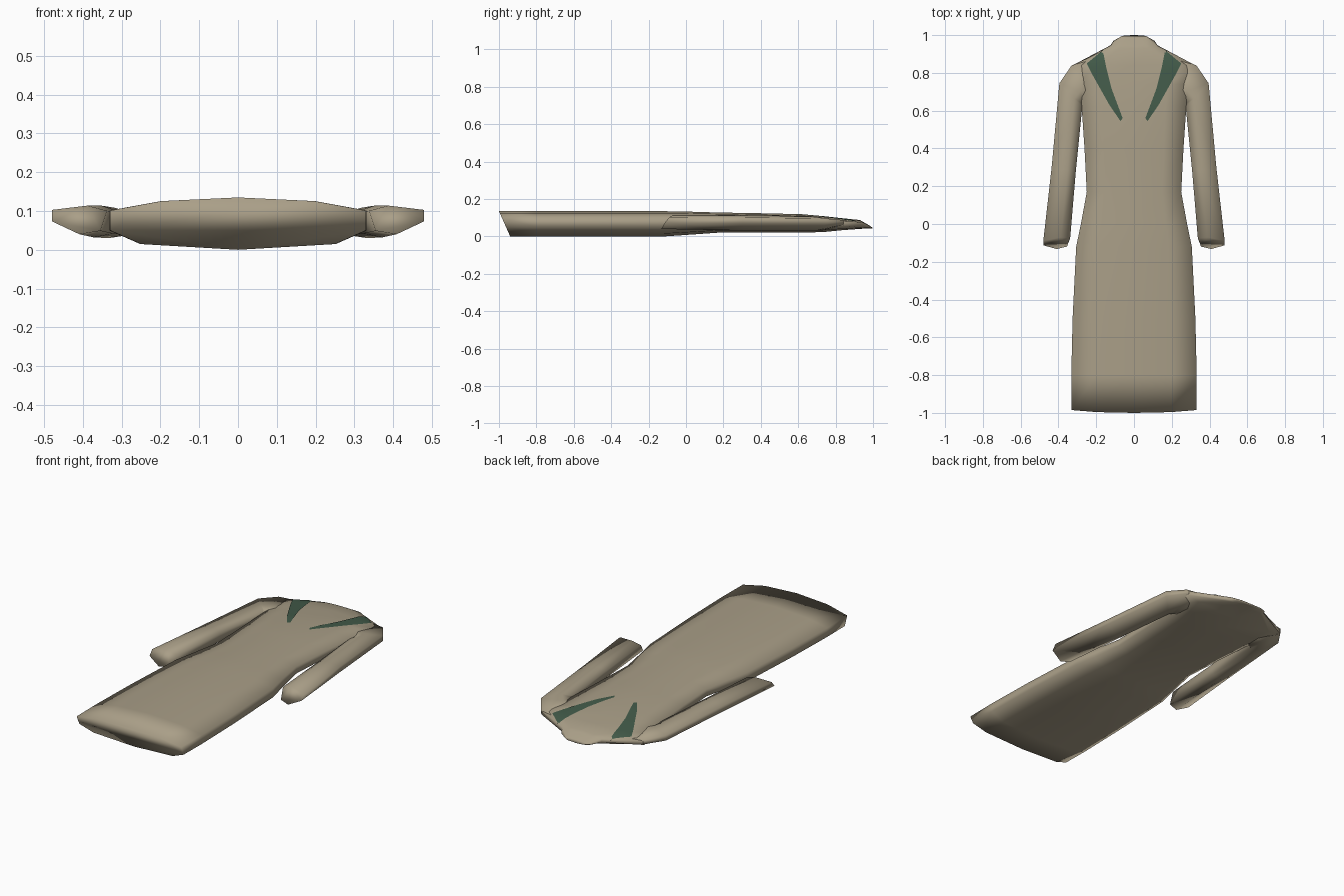
import bpy, bmesh
from mathutils import Vector
from mathutils.bvhtree import BVHTree

if "Cube" in bpy.data.objects:
    bpy.data.objects.remove(bpy.data.objects["Cube"])


def material(name, rgb):
    m = bpy.data.materials.new(name)
    m.diffuse_color = (*rgb, 1)
    m.use_nodes = True
    m.node_tree.nodes["Principled BSDF"].inputs["Base Color"].default_value = m.diffuse_color
    return m


BEIGE = material("beige_cloth", (0.40, 0.345, 0.245))
GREEN = material("dark_green_trim", (0.056, 0.105, 0.068))


def finish(bm, name, mat):
    bmesh.ops.recalc_face_normals(bm, faces=bm.faces[:])
    for f in bm.faces:
        f.smooth = True
    mesh = bpy.data.meshes.new(name)
    bm.to_mesh(mesh)
    mesh.materials.append(mat)
    ob = bpy.data.objects.new(name, mesh)
    bpy.context.collection.objects.link(ob)
    return ob


def loft(bm, rings):
    rows = [[bm.verts.new(p) for p in r] for r in rings]
    n = len(rows[0])
    for a, b in zip(rows, rows[1:]):
        for i in range(n):
            j = (i + 1) % n
            bm.faces.new((a[i], a[j], b[j], b[i]))
    bm.faces.new(rows[0])
    bm.faces.new(rows[-1])


# coat body: flattened rings from hem to neck
HALF = [(0, 1), (0.6, 0.93), (1, 0.75), (1, 0.37), (0.76, 0.11), (0, 0)]
SECTION = HALF + [(-u, t) for u, t in HALF[-2:0:-1]]
# y at top, y at bottom, half width, bottom z, top z
STATIONS = [
    (-1.00, -0.94, 0.33, 0.0, 0.135), (-0.80, -0.80, 0.332, 0.0, 0.135),
    (-0.50, -0.50, 0.325, 0.0, 0.135), (-0.12, -0.12, 0.306, 0.0, 0.135),
    (0.0, 0.0, 0.281, 0.008, 0.133), (0.17, 0.17, 0.25, 0.02, 0.128),
    (0.40, 0.40, 0.262, 0.02, 0.124), (0.62, 0.62, 0.277, 0.02, 0.119),
    (0.74, 0.74, 0.30, 0.024, 0.108), (0.84, 0.84, 0.325, 0.034, 0.097),
    (0.93, 0.955, 0.125, 0.042, 0.088), (0.945, 0.985, 0.108, 0.043, 0.079),
    (0.985, 1.0, 0.065, 0.044, 0.056),
]
body = bmesh.new()
loft(body, [[(u * w, yb + (yt - yb) * t, zb + (zt - zb) * t) for u, t in SECTION]
            for yt, yb, w, zb, zt in STATIONS])
finish(body, "coat_body", BEIGE)
surface = BVHTree.FromBMesh(body)

# sleeves: inner edge, outer edge, bottom z, top z, cuff slant
SLEEVE_SECTION = [(0, 0.82), (0.35, 1), (1, 0.85), (1, 0.45), (0.5, 0), (0.12, 0.12)]
SLEEVE = [
    ((0.20, 0.64), (0.22, 0.87), 0.042, 0.088, 0),
    ((0.26, 0.63), (0.33, 0.84), 0.036, 0.097, 0),
    ((0.274, 0.62), (0.395, 0.745), 0.03, 0.108, 0),
    ((0.308, 0.28), (0.436, 0.30), 0.032, 0.114, 0),
    ((0.338, -0.095), (0.48, -0.11), 0.04, 0.114, 0.03),
]
# lapel strips: pairs of outer and inner edge points
LAPEL = [((0.25, 0.85), (0.165, 0.92)), ((0.22, 0.79), (0.145, 0.82)),
         ((0.175, 0.71), (0.12, 0.72)), ((0.13, 0.63), (0.09, 0.64)),
         ((0.072, 0.545), (0.06, 0.56))]

for side, s in (("left", -1), ("right", 1)):
    bm = bmesh.new()
    loft(bm, [[(s * (a[0] + (b[0] - a[0]) * u),
                a[1] + (b[1] - a[1]) * u + slant * (2 * t - 1),
                zb + (zt - zb) * t) for u, t in SLEEVE_SECTION]
              for a, b, zb, zt, slant in SLEEVE])
    sleeve_tree = BVHTree.FromBMesh(bm)
    finish(bm, side + "_sleeve", BEIGE)

    # thin lapel plate draped over the coat
    bm = bmesh.new()
    rows = []
    for k in range(4 * (len(LAPEL) - 1) + 1):
        i = min(k // 4, len(LAPEL) - 2)
        f = k / 4 - i
        a, b = (Vector(LAPEL[i][e]).lerp(Vector(LAPEL[i + 1][e]), f) for e in (0, 1))
        row = []
        for c in range(7):
            p = a.lerp(b, c / 6)
            start = Vector((s * p.x, p.y, 1))
            hits = [t.ray_cast(start, Vector((0, 0, -1)))[0] for t in (surface, sleeve_tree)]
            z = max([h.z for h in hits if h] + [0.05])
            row.append(bm.verts.new((s * p.x, p.y, z + 0.003)))
        rows.append(row)
    for r, q in zip(rows, rows[1:]):
        for c in range(6):
            face = (r[c], r[c + 1], q[c + 1], q[c])
            bm.faces.new(face if s < 0 else face[::-1])
    ob = finish(bm, side + "_lapel", GREEN)
    if ob.data.polygons[0].normal.z < 0:
        ob.data.flip_normals()
